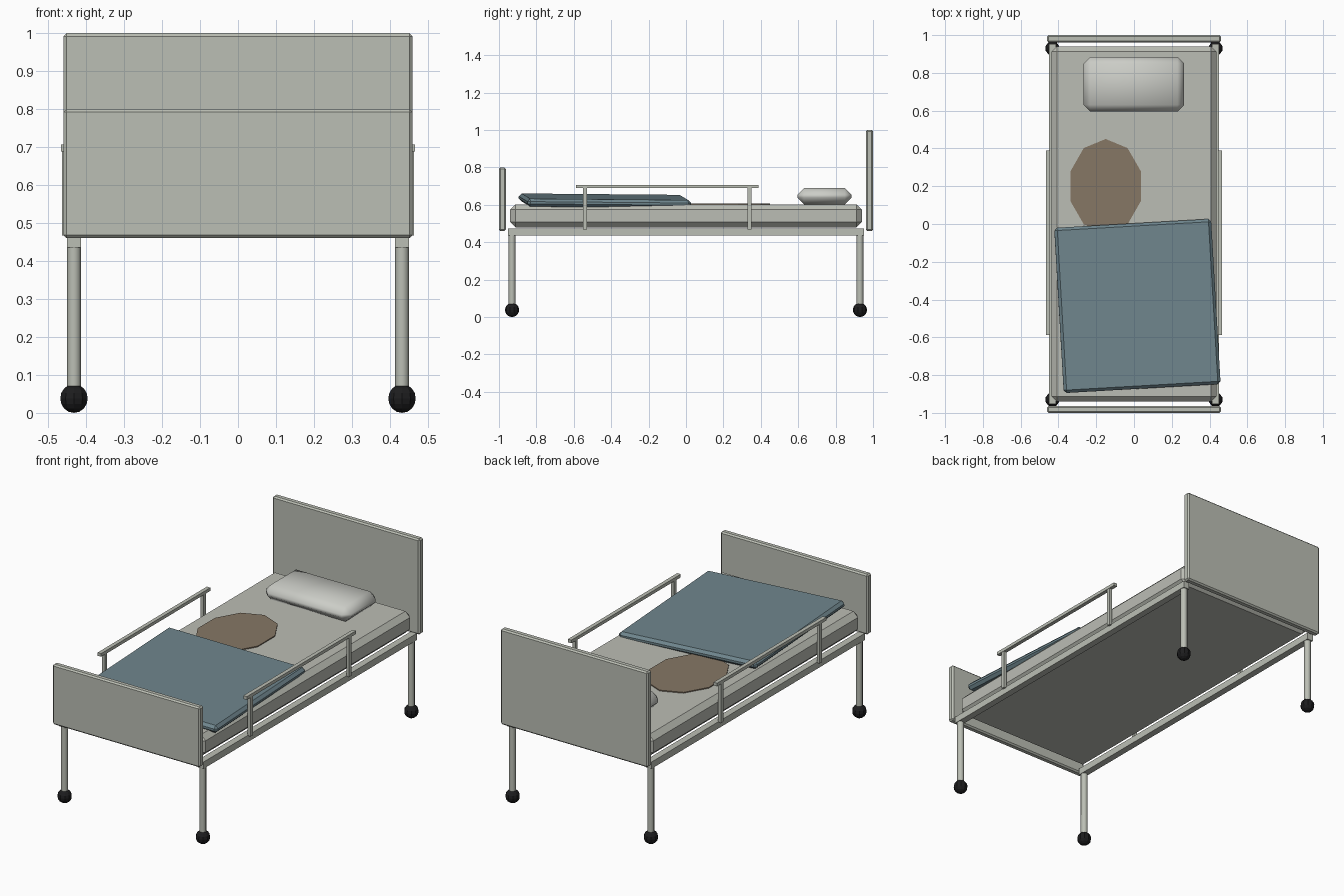
import bpy, math

if "Cube" in bpy.data.objects:
    bpy.data.objects.remove(bpy.data.objects["Cube"])


def material(name, rgb):
    m = bpy.data.materials.new(name)
    m.diffuse_color = (*rgb, 1)
    m.use_nodes = True
    m.node_tree.nodes["Principled BSDF"].inputs["Base Color"].default_value = m.diffuse_color
    return m


FRAME = material("pale_painted_metal", (0.50, 0.52, 0.46))
SHEET = material("off_white_sheet", (0.50, 0.51, 0.46))
PILLOW = material("pillow_white", (0.60, 0.61, 0.57))
BLANKET = material("dusty_blue", (0.16, 0.24, 0.27))
STAIN = material("stain_brown", (0.24, 0.185, 0.13))
RUBBER = material("black_rubber", (0.012, 0.012, 0.013))


def finish(name, mat, angle=None):
    ob = bpy.context.object
    ob.name = name
    ob.data.materials.append(mat)
    if angle:
        bpy.ops.object.shade_smooth_by_angle(angle=math.radians(angle))
    return ob


def box(name, lo, hi, mat, bevel=0.0, angle=None, rot=(0, 0, 0)):
    """Box between two corners, optionally with chamfered edges."""
    bpy.ops.mesh.primitive_cube_add(size=1, location=[(a + b) / 2 for a, b in zip(lo, hi)])
    ob = bpy.context.object
    ob.scale = [b - a for a, b in zip(lo, hi)]
    bpy.ops.object.transform_apply(location=False, rotation=False, scale=True)
    ob.rotation_euler = [math.radians(r) for r in rot]
    if bevel:
        mod = ob.modifiers.new("edge_bevel", 'BEVEL')
        mod.width = bevel
        mod.segments = 1
        mod.limit_method = 'NONE'
        bpy.ops.object.modifier_apply(modifier=mod.name)
    return finish(name, mat, angle)


# End boards
box("headboard", (-0.46, 0.962, 0.46), (0.46, 1.0, 1.0), FRAME, 0.008)
box("footboard", (-0.46, -1.0, 0.46), (0.46, -0.963, 0.80), FRAME, 0.008)

# Mattress and pillow
box("mattress", (-0.436, -0.94, 0.48), (0.436, 0.94, 0.602), SHEET, 0.028)
box("pillow", (-0.268, 0.595, 0.603), (0.266, 0.885, 0.69), PILLOW, 0.036, 50)

# Blanket, lying slightly askew
box("blanket", (-0.398, -0.872, 0.601), (0.434, 0.004, 0.643), BLANKET, 0.015,
    rot=(-0.5, 2.0, 3.3))

# Flat stain on the sheet
bpy.ops.mesh.primitive_cylinder_add(vertices=10, radius=1, depth=1, location=(-0.15, 0.2, 0.604))
bpy.context.object.scale = (0.197, 0.25, 0.007)
finish("sheet_stain", STAIN)

for side, s in (("right", 1), ("left", -1)):
    # Bed frame rail
    box(f"{side}_frame_rail", (s * 0.432 - 0.019, -0.952, 0.435),
        (s * 0.432 + 0.019, 0.952, 0.473), FRAME)
    # Guard rail with two posts
    box(f"{side}_guard_rail", (s * 0.455 - 0.011, -0.587, 0.689),
        (s * 0.455 + 0.011, 0.388, 0.707), FRAME)
    for i, y in enumerate((-0.54, 0.34)):
        box(f"{side}_guard_post_{i}", (s * 0.455 - 0.009, y - 0.01, 0.467),
            (s * 0.455 + 0.009, y + 0.01, 0.692), FRAME)
    # Legs with ball casters
    for end, y in (("head", 0.93), ("foot", -0.93)):
        bpy.ops.mesh.primitive_cylinder_add(vertices=8, radius=0.0185, depth=0.41,
                                            location=(s * 0.432, y, 0.245))
        finish(f"{side}_{end}_leg", FRAME, 50)
        bpy.ops.mesh.primitive_uv_sphere_add(segments=10, ring_count=8, radius=0.038,
                                             location=(s * 0.432, y, 0.038))
        finish(f"{side}_{end}_caster", RUBBER)
